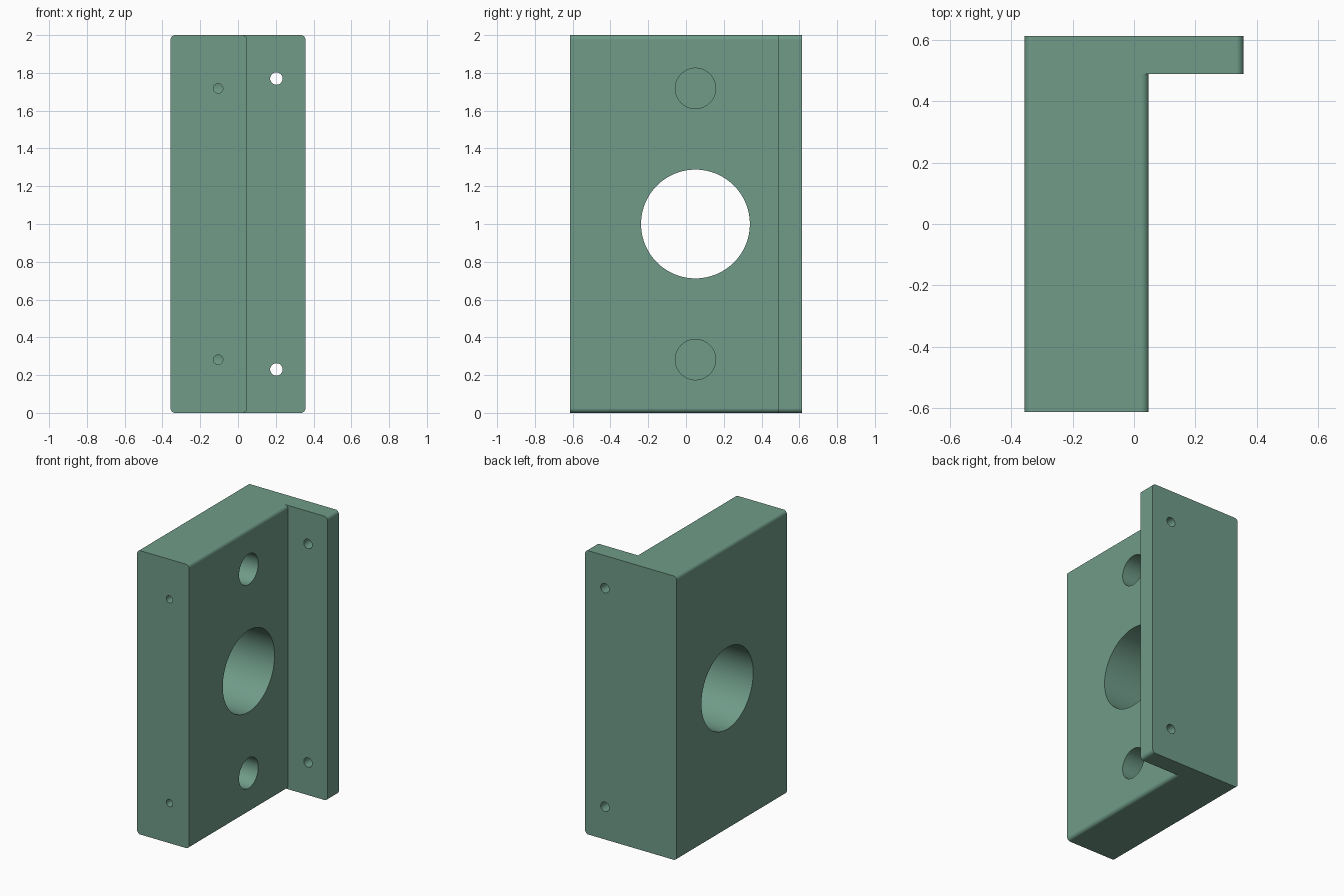
import bpy, bmesh, math
from mathutils import Vector

if "Cube" in bpy.data.objects:
    bpy.data.objects.remove(bpy.data.objects["Cube"])

FILLET = 0.025
X0, X1, X2 = -0.357, 0.048, 0.357      # block back face, block front face, flange edge
Y0, Y1, Y2 = -0.613, 0.489, 0.613      # block end, flange inner face, flange outer face


def finish(name, bm):
    bmesh.ops.recalc_face_normals(bm, faces=bm.faces)
    mesh = bpy.data.meshes.new(name)
    bm.to_mesh(mesh)
    bm.free()
    ob = bpy.data.objects.new(name, mesh)
    bpy.context.collection.objects.link(ob)
    return ob


def rounded_slab(name, xa, xb, ya, yb, r=FILLET, steps=8):
    """Rounded rectangle in the xz plane, extruded along y."""
    bm = bmesh.new()
    verts = []
    corners = [(xb - r, 2 - r), (xa + r, 2 - r), (xa + r, r), (xb - r, r)]
    for i, (cx, cz) in enumerate(corners):
        for s in range(steps + 1):
            a = math.pi / 2 * (i + s / steps)
            verts.append(bm.verts.new((cx + r * math.cos(a), ya, cz + r * math.sin(a))))
    face = bm.faces.new(verts)
    ext = bmesh.ops.extrude_face_region(bm, geom=[face], use_keep_orig=True)
    moved = [g for g in ext["geom"] if isinstance(g, bmesh.types.BMVert)]
    bmesh.ops.translate(bm, verts=moved, vec=(0, yb - ya, 0))
    return finish(name, bm)


def rod(name, start, end, r, sides):
    """Cylinder between two points, used as a drill."""
    start, end = Vector(start), Vector(end)
    d = end - start
    bm = bmesh.new()
    m = d.to_track_quat('Z', 'Y').to_matrix().to_4x4()
    m.translation = (start + end) / 2
    bmesh.ops.create_cone(bm, cap_ends=True, segments=sides, radius1=r, radius2=r,
                          depth=d.length, matrix=m)
    ob = finish(name, bm)
    ob.hide_render = True
    return ob


def boolean(target, other, op):
    mod = target.modifiers.new(op.title(), 'BOOLEAN')
    mod.operation, mod.solver, mod.object = op, 'EXACT', other
    bpy.context.view_layer.objects.active = target
    bpy.ops.object.modifier_apply(modifier=mod.name)
    bpy.data.objects.remove(other)


# Main block joined to the full-width flange plate
bracket = rounded_slab("mounting_bracket", X0, X1, Y0, Y1)
boolean(bracket, rounded_slab("flange", X0, X2, Y1, Y2), 'UNION')

# Central through bore
boolean(bracket, rod("bore", (-0.6, 0.05, 1), (0.6, 0.05, 1), 0.288, 96), 'DIFFERENCE')

# Pairs mirrored about mid height
for side in (-1, 1):
    z_pin, z_bolt = 1 + side * 0.718, 1 + side * 0.77
    # Blind pin hole in the block face
    boolean(bracket, rod("pin_hole", (0.3, 0.05, z_pin), (-0.26, 0.05, z_pin), 0.107, 64), 'DIFFERENCE')
    # Set-screw hole from the front into the pin hole
    boolean(bracket, rod("screw_hole", (-0.105, -0.8, z_pin), (-0.105, 0.05, z_pin), 0.025, 32), 'DIFFERENCE')
    # Bolt hole through the flange
    boolean(bracket, rod("bolt_hole", (0.203, 0.3, z_bolt), (0.203, 0.8, z_bolt), 0.033, 32), 'DIFFERENCE')

# Green finish
mat = bpy.data.materials.new("green")
mat.diffuse_color = (0.16, 0.33, 0.25, 1)
mat.use_nodes = True
mat.node_tree.nodes["Principled BSDF"].inputs["Base Color"].default_value = mat.diffuse_color
bracket.data.materials.clear()
bracket.data.materials.append(mat)

# Smooth fillets and bores with crisp edges
bpy.ops.object.select_all(action='DESELECT')
bracket.select_set(True)
bpy.context.view_layer.objects.active = bracket
bpy.ops.object.shade_smooth_by_angle(angle=math.radians(30))
weighted = bracket.modifiers.new("Flat faces", 'WEIGHTED_NORMAL')
weighted.keep_sharp = True
